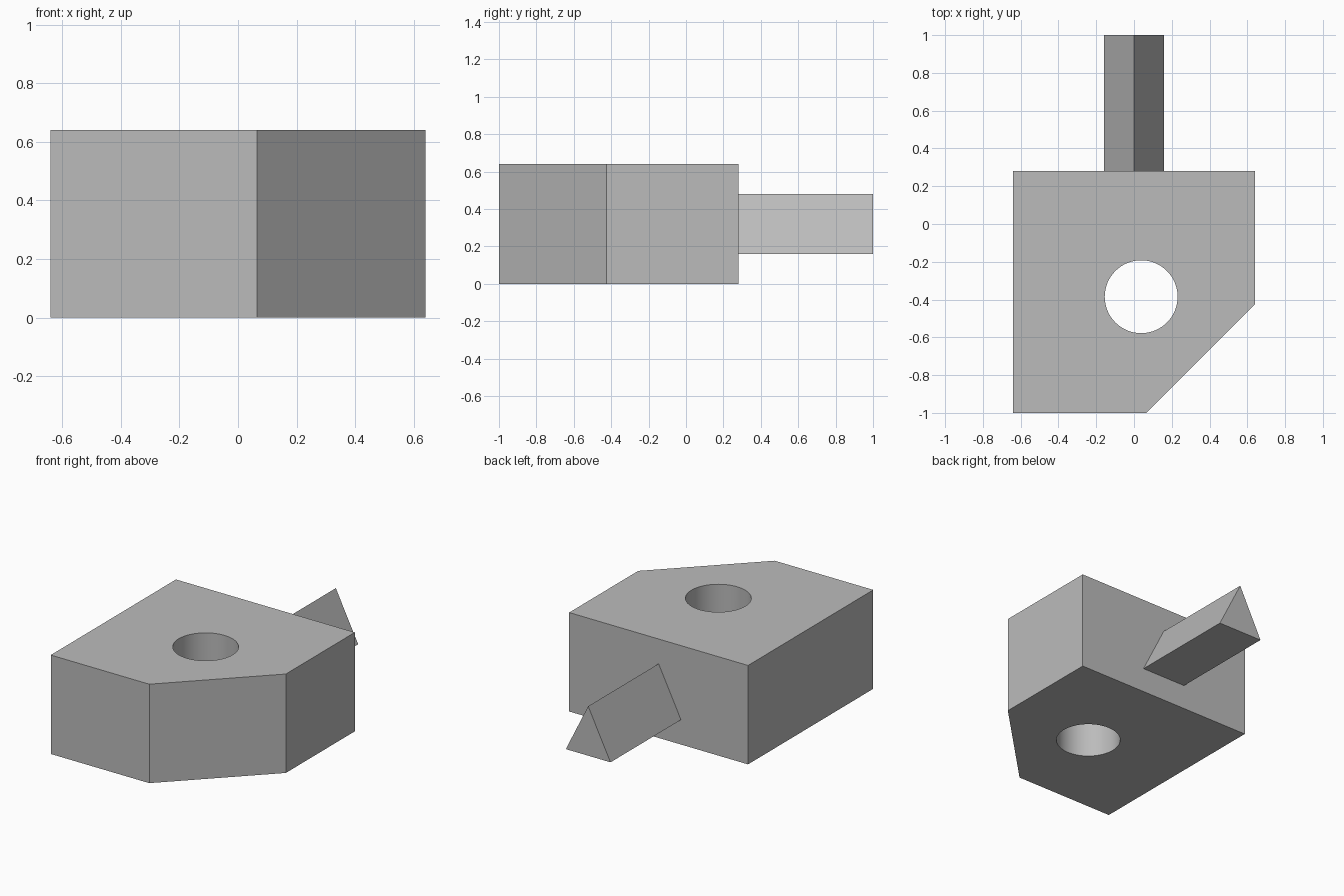
import bpy, bmesh
from math import radians
from mathutils import Vector

cube = bpy.data.objects.get("Cube")
if cube:
    bpy.data.objects.remove(cube, do_unlink=True)

# One plain grey for the whole model
grey = bpy.data.materials.new("plain_grey")
grey.use_nodes = True
colour = (0.5, 0.5, 0.5, 1)
grey.diffuse_color = colour
grey.node_tree.nodes["Principled BSDF"].inputs["Base Color"].default_value = colour


def extruded(name, points, direction):
    """Extrude a closed outline along a direction into a solid object."""
    bm = bmesh.new()
    face = bm.faces.new([bm.verts.new(p) for p in points])
    result = bmesh.ops.extrude_face_region(bm, geom=[face], use_keep_orig=True)
    moved = [g for g in result["geom"] if isinstance(g, bmesh.types.BMVert)]
    bmesh.ops.translate(bm, verts=moved, vec=Vector(direction))
    bmesh.ops.recalc_face_normals(bm, faces=bm.faces)
    mesh = bpy.data.meshes.new(name)
    bm.to_mesh(mesh)
    bm.free()
    mesh.materials.append(grey)
    obj = bpy.data.objects.new(name, mesh)
    bpy.context.collection.objects.link(obj)
    return obj


# Block with one cut-off corner
W, H, FRONT, BACK = 0.64, 0.64, -1.0, 0.28
outline = [(-W, FRONT), (0.065, FRONT), (W, -0.425), (W, BACK), (-W, BACK)]
block = extruded("block", [(x, y, 0) for x, y in outline], (0, 0, H))

# Round hole through the block
bpy.ops.mesh.primitive_cylinder_add(vertices=64, radius=0.193, depth=2 * H,
                                    location=(0.038, -0.385, H / 2))
cutter = bpy.context.object
cutter.name = "hole_cutter"
cutter.data.materials.append(grey)
cut = block.modifiers.new("hole", 'BOOLEAN')
cut.operation = 'DIFFERENCE'
cut.solver = 'EXACT'
cut.object = cutter
bpy.ops.object.select_all(action='DESELECT')
block.select_set(True)
bpy.context.view_layer.objects.active = block
bpy.ops.object.modifier_apply(modifier=cut.name)
bpy.data.objects.remove(cutter, do_unlink=True)
bpy.ops.object.shade_smooth_by_angle(angle=radians(30))

# Triangular bar standing out from the back
triangle = [(-0.16, 0.16), (0.16, 0.16), (0, 0.48)]
extruded("triangular_bar", [(x, BACK, z) for x, z in triangle], (0, 1 - BACK, 0))
